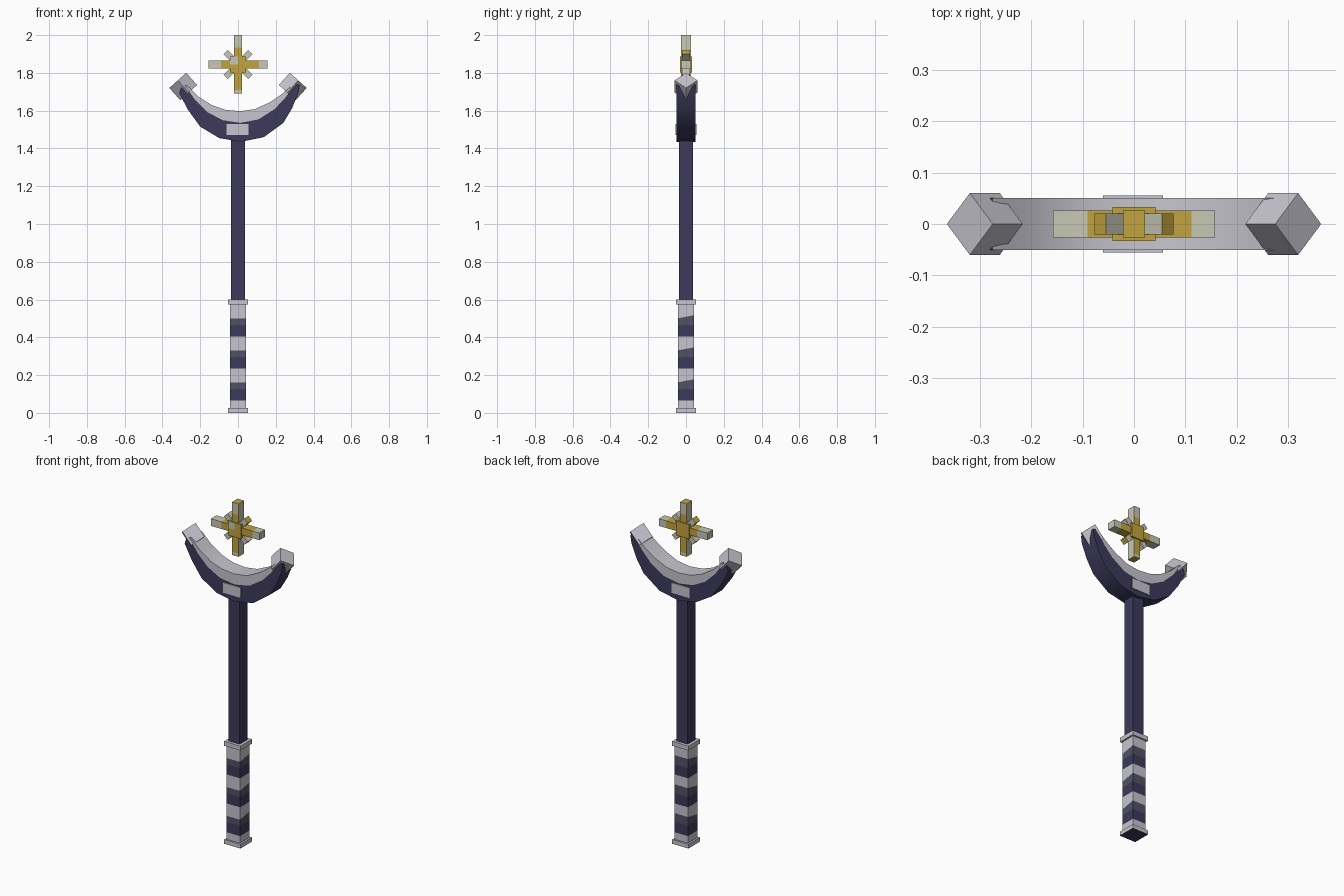
import bpy, bmesh, math
from mathutils import Matrix, Vector

if "Cube" in bpy.data.objects:
    bpy.data.objects.remove(bpy.data.objects["Cube"], do_unlink=True)


def material(name, rgb):
    m = bpy.data.materials.new(name)
    m.use_nodes = True
    m.diffuse_color = (*rgb, 1)
    m.node_tree.nodes["Principled BSDF"].inputs["Base Color"].default_value = (*rgb, 1)
    return m


SILVER = material("silver", (0.57, 0.56, 0.62))
NAVY = material("navy", (0.045, 0.042, 0.105))
SLATE = material("slate grey", (0.08, 0.084, 0.125))
GOLD = material("gold", (0.54, 0.37, 0.05))
PALE = material("pale gold", (0.58, 0.58, 0.46))


def finish(name, bm, mats):
    bmesh.ops.recalc_face_normals(bm, faces=bm.faces)
    mesh = bpy.data.meshes.new(name)
    bm.to_mesh(mesh)
    bm.free()
    for m in mats:
        mesh.materials.append(m)
    ob = bpy.data.objects.new(name, mesh)
    bpy.context.collection.objects.link(ob)
    return ob


def box(name, centre, half, mats, turn=0.0, roll=0.0, cuts=(), rule=None):
    """Box with optional cut planes (axis, offset) and a colour rule in local space."""
    bm = bmesh.new()
    bmesh.ops.create_cube(bm, size=2, matrix=Matrix.Diagonal((*half, 1)))
    for axis, offset in cuts:
        normal = Vector((0, 0, 0))
        normal[axis] = 1
        bmesh.ops.bisect_plane(bm, geom=bm.verts[:] + bm.edges[:] + bm.faces[:],
                               plane_co=normal * offset, plane_no=normal)
    if rule:
        bm.normal_update()
        for f in bm.faces:
            f.material_index = int(rule(f.calc_center_median(), f.normal))
    bm.transform(Matrix.Translation(centre) @ Matrix.Rotation(turn, 4, "Y")
                 @ Matrix.Rotation(roll, 4, "Z"))
    return finish(name, bm, mats)


# Handle: shaft, pommel and collar
box("shaft", (0, 0, 1.03), (0.036, 0.036, 0.45), [NAVY])
box("pommel", (0, 0, 0.0125), (0.053, 0.053, 0.0125), [SILVER, NAVY],
    rule=lambda c, n: n.z < -0.5)
box("collar", (0, 0, 0.587), (0.053, 0.053, 0.013), [SILVER])

# Grip: stacked rings, with the slate bands rising toward the back
rings = [(0.02, 0)]
bands = []
for base in (0.066, 0.235, 0.405):
    rings += [(base, 0), (base + 0.06, 0), (base + 0.096, 0.016)]
    bands += [0, 1, 2]
rings.append((0.58, 0))
bands.append(0)
bm = bmesh.new()
g = 0.043
loops = [[bm.verts.new((x, y, z + (rise if y > 0 else 0)))
          for x, y in ((-g, -g), (g, -g), (g, g), (-g, g))] for z, rise in rings]
for a, b, colour in zip(loops, loops[1:], bands):
    for i in range(4):
        j = (i + 1) % 4
        bm.faces.new((a[i], a[j], b[j], b[i])).material_index = colour
bm.faces.new(loops[0])
bm.faces.new(loops[-1])
finish("grip", bm, [SILVER, NAVY, SLATE])

# Crescent: outer and inner edge stations, with a silver inner band
outer = [(-0.30, 1.72), (-0.31, 1.69), (-0.265, 1.605), (-0.2, 1.515), (-0.1, 1.455),
         (0.015, 1.435), (0.137, 1.46), (0.24, 1.535), (0.285, 1.61), (0.318, 1.69),
         (0.325, 1.735)]
inner = [(-0.275, 1.735), (-0.255, 1.72), (-0.21, 1.675), (-0.14, 1.63), (-0.07, 1.605),
         (0.01, 1.597), (0.09, 1.608), (0.17, 1.645), (0.235, 1.69), (0.28, 1.73),
         (0.295, 1.745)]
bm = bmesh.new()
depth = 0.051
sections = []
for k, (o, i) in enumerate(zip(outer, inner)):
    o, i = Vector(o), Vector(i)
    mid = i.lerp(o, 0.15 + 0.23 * math.sin(math.pi * k / (len(outer) - 1)))
    sections.append([bm.verts.new((p.x, y, p.y)) for p, y in (
        (o, -depth), (mid, -depth), (i, -depth), (i, depth), (mid, depth), (o, depth))])
side_colours = [1, 0, 0, 0, 1, 1]
for a, b in zip(sections, sections[1:]):
    for s, colour in enumerate(side_colours):
        t = (s + 1) % 6
        bm.faces.new((a[s], a[t], b[t], b[s])).material_index = colour
for end in (sections[0], sections[-1]):
    bm.faces.new(end).material_index = 1
crescent = finish("crescent", bm, [SILVER, NAVY])
bpy.context.view_layer.objects.active = crescent
crescent.select_set(True)
bpy.ops.object.shade_smooth_by_angle(angle=math.radians(40))
crescent.select_set(False)
box("crescent_badge", (-0.002, 0, 1.5), (0.058, 0.055, 0.03), [SILVER])

# Tip blocks: cubes standing on edge along the crescent's ends
for side, name in ((1, "left_tip_block"), (-1, "right_tip_block")):
    box(name, (side * 0.29, 0, 1.728), (0.0425, 0.0425, 0.0435), [SILVER],
        turn=side * math.radians(42), roll=math.pi / 4)

# Floating star
star = (0, 0, 1.845)
box("star_core", star, (0.042, 0.033, 0.042), [GOLD, PALE], cuts=((0, 0), (2, 0)),
    rule=lambda c, n: n.y < -0.5 and c.x < 0 and c.z > 0)
box("star_cross_arm", star, (0.157, 0.026, 0.021), [GOLD, PALE],
    cuts=((0, -0.09), (0, 0.112)), rule=lambda c, n: c.x < -0.09 or c.x > 0.112)
box("star_upright_arm", star, (0.021, 0.026, 0.155), [GOLD, PALE],
    cuts=((2, 0.09), (2, -0.135)),
    rule=lambda c, n: abs(n.z) < 0.5 and (abs(n.x) > 0.5 or c.z > 0.09 or c.z < -0.135))
for name, angle in (("star_rising_ray", 45), ("star_falling_ray", -45)):
    box(name, star, (0.016, 0.02, 0.093), [PALE, GOLD], turn=math.radians(angle),
        rule=lambda c, n: abs(n.z) > 0.5)
